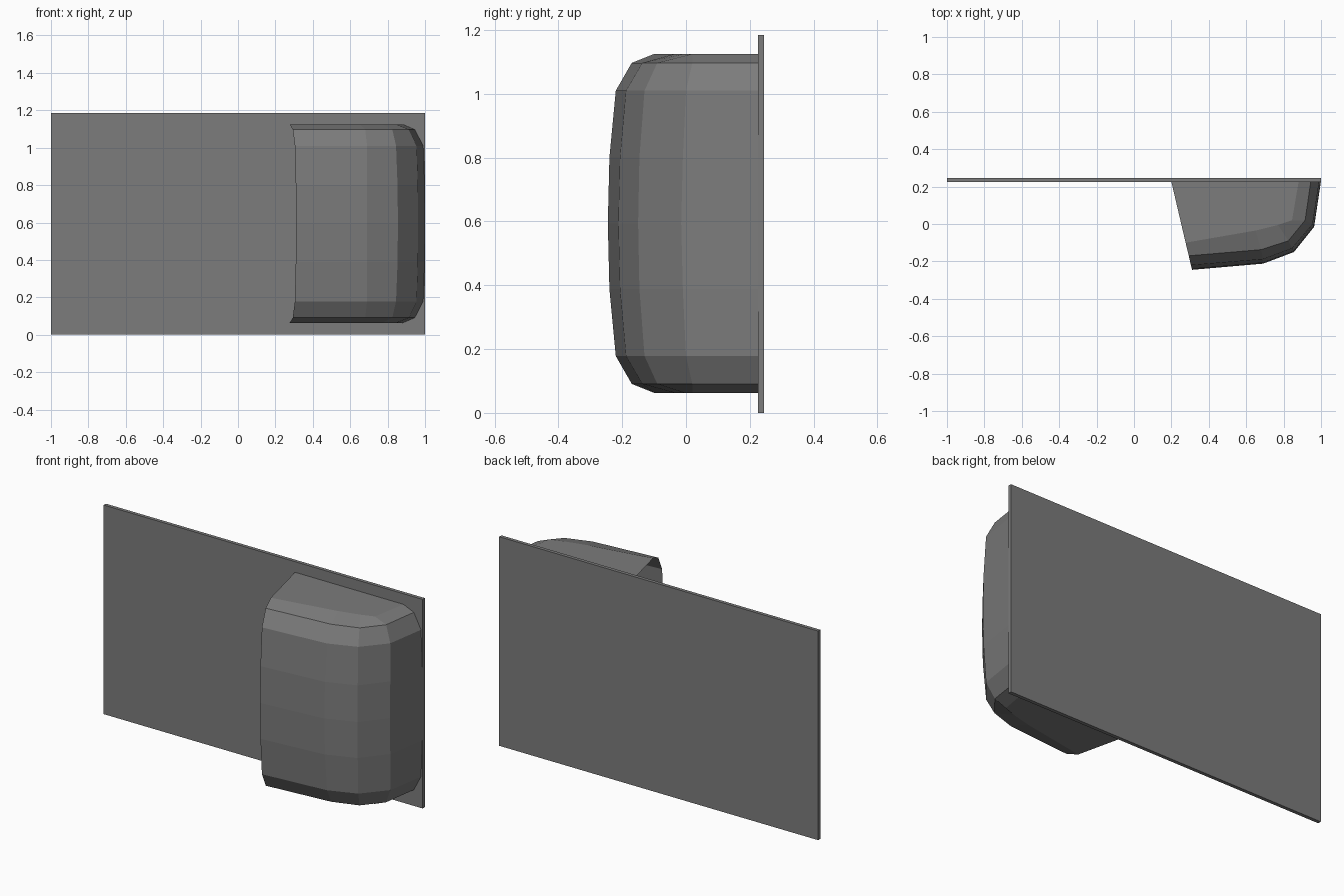
import bpy, bmesh

if "Cube" in bpy.data.objects:
    bpy.data.objects.remove(bpy.data.objects["Cube"])

MID_Z = 0.594      # height of the symmetry plane
BACK_Y = 0.225     # front face of the panel

# Dark grey finish shared by both parts
dark_grey = bpy.data.materials.new("dark_grey")
dark_grey.diffuse_color = (0.2, 0.2, 0.2, 1)
dark_grey.use_nodes = True
dark_grey.node_tree.nodes["Principled BSDF"].inputs["Base Color"].default_value = dark_grey.diffuse_color


def make_object(name, bm):
    mesh = bpy.data.meshes.new(name)
    bm.to_mesh(mesh)
    bm.free()
    obj = bpy.data.objects.new(name, mesh)
    bpy.context.collection.objects.link(obj)
    obj.data.materials.append(dark_grey)
    return obj


# Thin rectangular back panel
bpy.ops.mesh.primitive_cube_add(size=1, location=(0, 0.235, 0.5925))
panel = bpy.context.object
panel.name = "back_panel"
panel.scale = (2, 0.02, 1.185)
panel.data.materials.append(dark_grey)

# Upper-half contours of the housing: height above middle, then (x, y) path
levels = [
    (0.0,   [(.31, -.245), (.69, -.212), (.855, -.15), (.963, -.015), (.999, BACK_Y)]),
    (0.206, [(.309, -.24), (.69, -.207), (.853, -.146), (.962, -.01), (.998, BACK_Y)]),
    (0.416, [(.304, -.22), (.69, -.188), (.845, -.13), (.955, .0), (.99, BACK_Y)]),
    (0.503, [(.293, -.17), (.68, -.137), (.825, -.09), (.915, .02), (.945, BACK_Y)]),
    (0.531, [(.276, -.10), (.65, -.035), (.77, -.005), (.845, .02), (.88, BACK_Y)]),
]

# Hollow faceted housing, open at its slanted left end
bm = bmesh.new()
rings = [(MID_Z - h, p) for h, p in reversed(levels[1:])]
rings += [(MID_Z + h, p) for h, p in levels]
verts = [[bm.verts.new((x, y, z)) for x, y in path] for z, path in rings]
for low, high in zip(verts, verts[1:]):
    for i in range(len(low) - 1):
        bm.faces.new((low[i], low[i + 1], high[i + 1], high[i]))

# Flat top and bottom, running back to the panel
for ring, flip in ((verts[-1], False), (verts[0], True)):
    corner = bm.verts.new((0.2, BACK_Y, ring[0].co.z))
    loop = ring + [corner]
    bm.faces.new(loop[::-1] if flip else loop)
make_object("housing_shell", bm)
